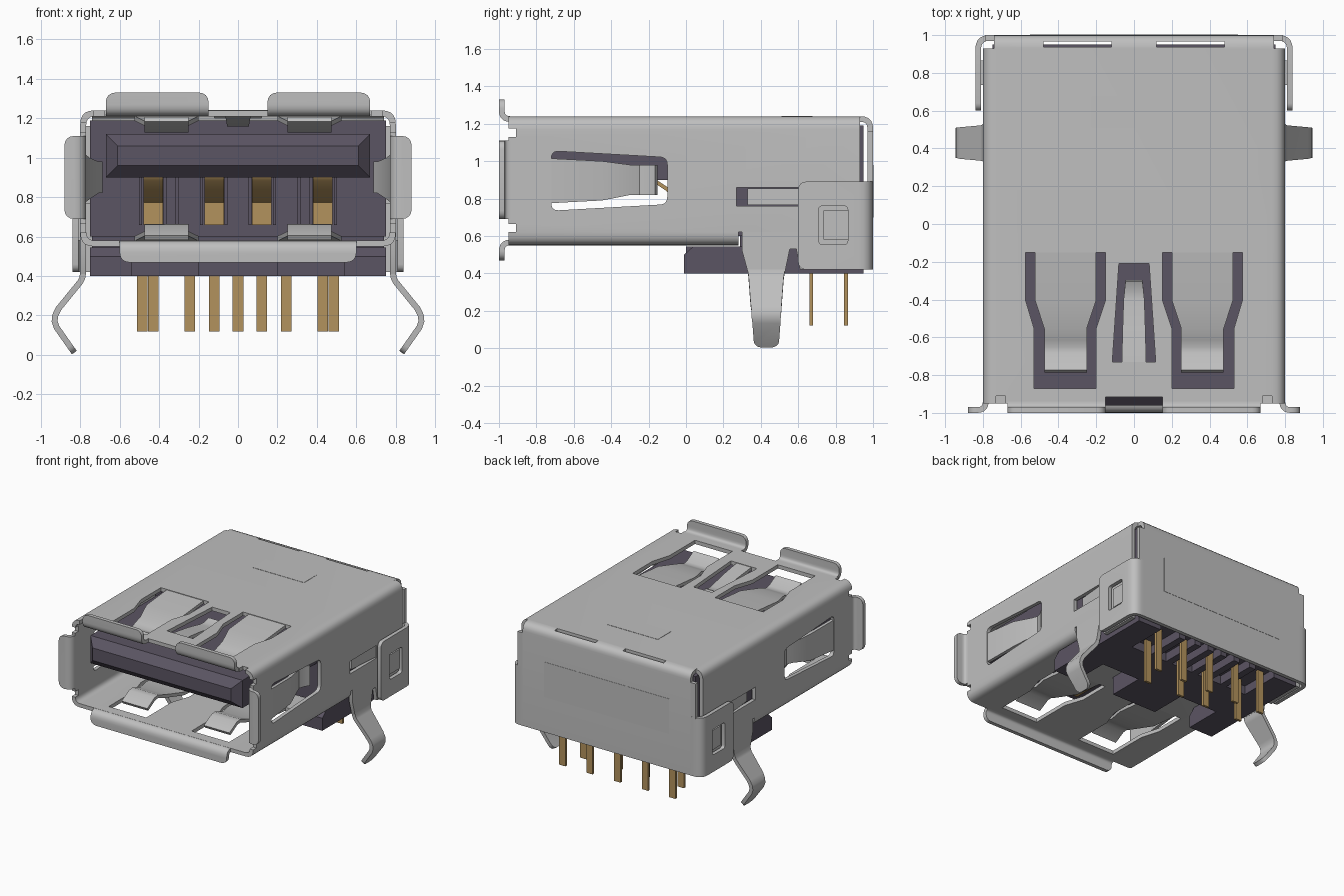
import bpy, bmesh, math
from mathutils import Vector

if "Cube" in bpy.data.objects:
    bpy.data.objects.remove(bpy.data.objects["Cube"])

def material(name, rgb):
    m = bpy.data.materials.new(name)
    m.diffuse_color = (*rgb, 1)
    m.use_nodes = True
    m.node_tree.nodes["Principled BSDF"].inputs["Base Color"].default_value = m.diffuse_color
    return m

STEEL = material("steel grey", (0.52, 0.52, 0.52))
PLASTIC = material("dark plastic", (0.105, 0.09, 0.125))
GOLD = material("gold contact", (0.45, 0.29, 0.11))
T = 0.03  # sheet thickness

def place(axis, a, b, w):
    return {'x': (w, a, b), 'y': (a, w, b), 'z': (a, b, w)}[axis]

def fillet(pts, r, closed=False, n=5):
    """Round the corners of a 2D path."""
    out, m = [], len(pts)
    for i, p in enumerate(pts):
        p = Vector(p)
        if not closed and i in (0, m - 1):
            out.append(p)
            continue
        u, v = (Vector(pts[i - 1]) - p).normalized(), (Vector(pts[(i + 1) % m]) - p).normalized()
        a, b = p + u * r, p + v * r
        for k in range(n + 1):
            t = k / n
            out.append(a * (1 - t) ** 2 + p * 2 * t * (1 - t) + b * t * t)
    return out

def prism(bm, axis, pts, lo, hi):
    """Extrude a 2D outline along an axis."""
    A = [bm.verts.new(place(axis, *p, lo)) for p in pts]
    B = [bm.verts.new(place(axis, *p, hi)) for p in pts]
    fs = [bm.faces.new(A), bm.faces.new(B)]
    for i in range(len(pts)):
        j = (i + 1) % len(pts)
        fs.append(bm.faces.new((A[i], A[j], B[j], B[i])))
    bmesh.ops.recalc_face_normals(bm, faces=fs)

def box(bm, x0, x1, y0, y1, z0, z1):
    prism(bm, 'z', [(x0, y0), (x1, y0), (x1, y1), (x0, y1)], z0, z1)

def sheet(bm, axis, rows, t=T, tip=0):
    """Bent strip of metal: rows are (a, b, low, high) along its centre line."""
    P, rings = [Vector(r[:2]) for r in rows], []
    for i, (a, b, lo, hi) in enumerate(rows):
        d0 = (P[i] - P[max(i - 1, 0)]).normalized() if i else (P[1] - P[0]).normalized()
        d1 = (P[i + 1] - P[i]).normalized() if i < len(P) - 1 else d0
        n = Vector((-(d0 + d1).y, (d0 + d1).x)).normalized()
        n *= t / 2 / max(0.4, n.dot(Vector((-d0.y, d0.x))))
        p, q = P[i] + n, P[i] - n
        rings.append([bm.verts.new(place(axis, *c, w)) for c, w in ((p, lo), (p, hi), (q, hi), (q, lo))])
    fs = [bm.faces.new(rings[0]), bm.faces.new(rings[-1])]
    for r, s in zip(rings, rings[1:]):
        for k in range(4):
            m = (k + 1) % 4
            fs.append(bm.faces.new((r[k], r[m], s[m], s[k])))
    bmesh.ops.recalc_face_normals(bm, faces=fs)
    if tip:
        e = rings[-1]
        bmesh.ops.bevel(bm, geom=[bm.edges.get((e[0], e[3])), bm.edges.get((e[1], e[2]))],
                        offset=tip, segments=4, profile=0.5, affect='EDGES')

def bent(pts, r, lo, hi):
    return [(p[0], p[1], lo, hi) for p in fillet(pts, r)]

def make(name, mat, bm, mirror=False):
    if mirror:
        g = bmesh.ops.duplicate(bm, geom=bm.verts[:] + bm.edges[:] + bm.faces[:])['geom']
        for v in g:
            if isinstance(v, bmesh.types.BMVert):
                v.co.x *= -1
        bmesh.ops.reverse_faces(bm, faces=[f for f in g if isinstance(f, bmesh.types.BMFace)])
    me = bpy.data.meshes.new(name)
    bm.to_mesh(me)
    bm.free()
    me.materials.append(mat)
    o = bpy.data.objects.new(name, me)
    bpy.context.collection.objects.link(o)
    return o

def cut(o, bm, mirror=False):
    c = make("cutter", STEEL, bm, mirror)
    c.hide_render = True
    m = o.modifiers.new("cut", 'BOOLEAN')
    m.operation, m.solver, m.object = 'DIFFERENCE', 'EXACT', c
    bpy.context.view_layer.objects.active = o
    bpy.ops.object.modifier_apply(modifier="cut")
    bpy.data.objects.remove(c)

# shell tube with rounded corners
def rect(w, z0, z1):
    return [(-w, z0), (w, z0), (w, z1), (-w, z1)]
bm = bmesh.new()
prism(bm, 'y', fillet(rect(0.80, 0.55, 1.24), 0.07, True), -0.95, 0.93)
shell = make("shell", STEEL, bm)
bm = bmesh.new()
prism(bm, 'y', fillet(rect(0.77, 0.58, 1.21), 0.045, True), -1.1, 1.1)
cut(shell, bm)

# openings in the shell: spring windows, side windows, front notches, open floor at the back
bm = bmesh.new()
window = [(0.15, -0.15), (0.15, -0.4), (0.20, -0.55), (0.20, -0.87),
          (0.53, -0.87), (0.53, -0.55), (0.575, -0.4), (0.575, -0.15)]
for z in (0.5, 1.15):
    prism(bm, 'z', window, z, z + 0.15)
prism(bm, 'x', fillet([(-0.72, 1.055), (-0.10, 1.02), (-0.10, 0.77), (-0.72, 0.735)], 0.04, True), 0.7, 0.9)
prism(bm, 'x', [(0.27, 0.76), (0.60, 0.76), (0.60, 0.86), (0.27, 0.86)], 0.7, 0.9)
for z in (0.62, 1.13):
    box(bm, 0.7, 0.9, -1.1, -0.91, z, z + 0.045)
box(bm, 0.68, 0.73, -1.1, -0.91, 1.15, 1.3)
cut(shell, bm, True)
bm = bmesh.new()
prism(bm, 'z', [(-0.08, -0.21), (-0.115, -0.73), (0.115, -0.73), (0.08, -0.21)], 1.15, 1.3)
box(bm, -0.15, 0.15, -1.1, -0.915, 1.15, 1.3)
box(bm, -0.9, 0.9, 0.28, 1.1, 0.5, 0.62)
cut(shell, bm)

# spring fingers in roof and floor
bm = bmesh.new()
for s in (1, -1):
    z = lambda d: 0.895 + s * (0.33 - d)
    sheet(bm, 'x', [(-0.13, z(0), 0.20, 0.525), (-0.4, z(0.025), 0.20, 0.525), (-0.55, z(0.05), 0.25, 0.475),
                    (-0.61, z(0.07), 0.25, 0.475), (-0.65, z(0.085), 0.25, 0.475),
                    (-0.69, z(0.08), 0.25, 0.475), (-0.78, z(0.03), 0.25, 0.475)], 0.025)
make("roof_and_floor_springs", STEEL, bm, True)
bm = bmesh.new()
sheet(bm, 'x', [(-0.74, 1.225, -0.065, 0.065), (-0.55, 1.2, -0.06, 0.06), (-0.4, 1.17, -0.055, 0.055),
                (-0.35, 1.17, -0.05, 0.05), (-0.30, 1.19, -0.045, 0.045)], 0.025)
make("centre_spring", STEEL, bm)
bm = bmesh.new()
sheet(bm, 'z', [(0.785, -0.73, 0.775, 1.015), (0.765, -0.45, 0.79, 1.0), (0.72, -0.3, 0.82, 0.98),
                (0.70, -0.25, 0.82, 0.98), (0.715, -0.20, 0.82, 0.98), (0.74, -0.16, 0.82, 0.98)], 0.025)
sheet(bm, 'z', [(0.785, 0.61, 0.765, 0.855), (0.76, 0.33, 0.765, 0.855)], 0.02)
make("side_springs", STEEL, bm, True)

# flared flanges round the mouth
bm = bmesh.new()
sheet(bm, 'x', bent([(-0.93, 1.225), (-0.985, 1.225), (-0.985, 1.33)], 0.045, 0.15, 0.67), tip=0.045)
sheet(bm, 'z', bent([(0.785, -0.93), (0.785, -0.985), (0.88, -0.985)], 0.045, 0.69, 1.11), tip=0.045)
make("top_and_side_flanges", STEEL, bm, True)
bm = bmesh.new()
sheet(bm, 'x', bent([(-0.93, 0.565), (-0.985, 0.565), (-0.985, 0.47)], 0.045, -0.60, 0.60), tip=0.045)
make("bottom_flange", STEEL, bm)

# back cover folded down from the roof, with two slots in the fold
bm = bmesh.new()
sheet(bm, 'x', bent([(0.92, 1.225), (0.985, 1.225), (0.985, 0.42)], 0.05, -0.74, 0.74))
back = make("back_cover", STEEL, bm)
bm = bmesh.new()
box(bm, 0.12, 0.48, 0.936, 0.966, 1.1, 1.3)
cut(back, bm, True)
bm = bmesh.new()
box(bm, 0.735, 0.785, 0.97, 0.9995, 0.88, 1.16)
make("back_cover_edges", STEEL, bm, True)

# wings wrapping from the back cover round the sides
bm = bmesh.new()
sheet(bm, 'z', bent([(0.74, 0.985), (0.825, 0.985), (0.825, 0.60)], 0.06, 0.42, 0.89), tip=0.04)
wings = make("side_wings", STEEL, bm, True)
bm = bmesh.new()
prism(bm, 'x', fillet([(0.71, 0.555), (0.865, 0.555), (0.865, 0.76), (0.71, 0.76)], 0.02, True), 0.805, 0.9)
cut(wings, bm, True)
bm = bmesh.new()
box(bm, 0.79, 0.818, 0.735, 0.865, 0.58, 0.735)
make("wing_latches", STEEL, bm, True)

# lower side walls and kinked board legs
bm = bmesh.new()
prism(bm, 'x', [(0.30, 0.67), (0.30, 0.52), (0.33, 0.41), (0.53, 0.41), (0.555, 0.53), (0.59, 0.53),
                (0.61, 0.42), (0.93, 0.42), (0.93, 0.64), (0.34, 0.64)], 0.77, 0.80)
sheet(bm, 'y', [(0.785, 0.42, 0.33, 0.53), (0.79, 0.39, 0.333, 0.525), (0.80, 0.37, 0.335, 0.522),
                (0.91, 0.235, 0.345, 0.512), (0.927, 0.20, 0.35, 0.51), (0.93, 0.17, 0.35, 0.507),
                (0.92, 0.14, 0.355, 0.505), (0.83, 0.012, 0.365, 0.495)], tip=0.04)
make("side_walls_and_legs", STEEL, bm, True)

# shallow raised panels on roof and back
bm = bmesh.new()
box(bm, -0.225, 0.225, 0.51, 0.675, 1.238, 1.242)
box(bm, -0.55, 0.55, 0.995, 1.002, 0.70, 0.98)
make("stamped_panels", STEEL, bm)

# plastic tongue with chamfered front
bm = bmesh.new()
box(bm, -0.67, 0.67, -0.96, 0.05, 0.90, 1.12)
es = [e for e in bm.edges if all(v.co.y < -0.9 for v in e.verts)]
bmesh.ops.bevel(bm, geom=es, offset=0.06, segments=1, affect='EDGES')
make("tongue", PLASTIC, bm)

# plastic housing and base with rails, steps and ribs between the pins
bm = bmesh.new()
box(bm, -0.75, 0.75, 0.03, 0.95, 0.60, 1.19)
box(bm, -0.74, 0.74, 0.29, 0.95, 0.47, 0.62)
box(bm, -0.54, 0.54, 0.29, 0.62, 0.40, 0.48)
box(bm, -0.20, 0.20, 0.0, 0.30, 0.40, 0.545)
make("housing", PLASTIC, bm)
bm = bmesh.new()
prism(bm, 'x', [(-0.01, 0.40), (-0.01, 0.50), (0.04, 0.545), (0.32, 0.545), (0.95, 0.545), (0.95, 0.40)], 0.54, 0.75)
for x in (0.06, 0.185, 0.335):
    box(bm, x - 0.028, x + 0.028, 0.61, 0.95, 0.40, 0.48)
for x in (0.06, 0.185, 0.31, 0.37, 0.495):  # walls beside the contacts
    box(bm, x - 0.008, x + 0.008, -0.04, 0.04, 0.66, 0.90)
make("base_rails_and_ribs", PLASTIC, bm, True)

# spring contacts below the tongue
bm = bmesh.new()
for x in (0.12, 0.43):
    w = (x - 0.05, x + 0.05)
    sheet(bm, 'x', [(0.01, 0.66, *w), (0.01, 0.78, *w), (-0.05, 0.80, *w), (-0.10, 0.85, *w),
                    (-0.16, 0.89, *w), (-0.17, 0.905, *w)], 0.02)
    box(bm, *w, -0.85, -0.55, 0.892, 0.905)
make("contacts", GOLD, bm, True)

# solder pins in two rows
bm = bmesh.new()
for y, xs in ((0.67, (-0.43, -0.12, 0.12, 0.43)), (0.855, (-0.485, -0.245, 0, 0.245, 0.485))):
    for x in xs:
        box(bm, x - 0.027, x + 0.027, y - 0.01, y + 0.01, 0.12, 0.5)
make("solder_pins", GOLD, bm)

for o in bpy.data.objects:
    o.select_set(True)
    bpy.context.view_layer.objects.active = o
bpy.ops.object.shade_smooth_by_angle(angle=math.radians(35))
